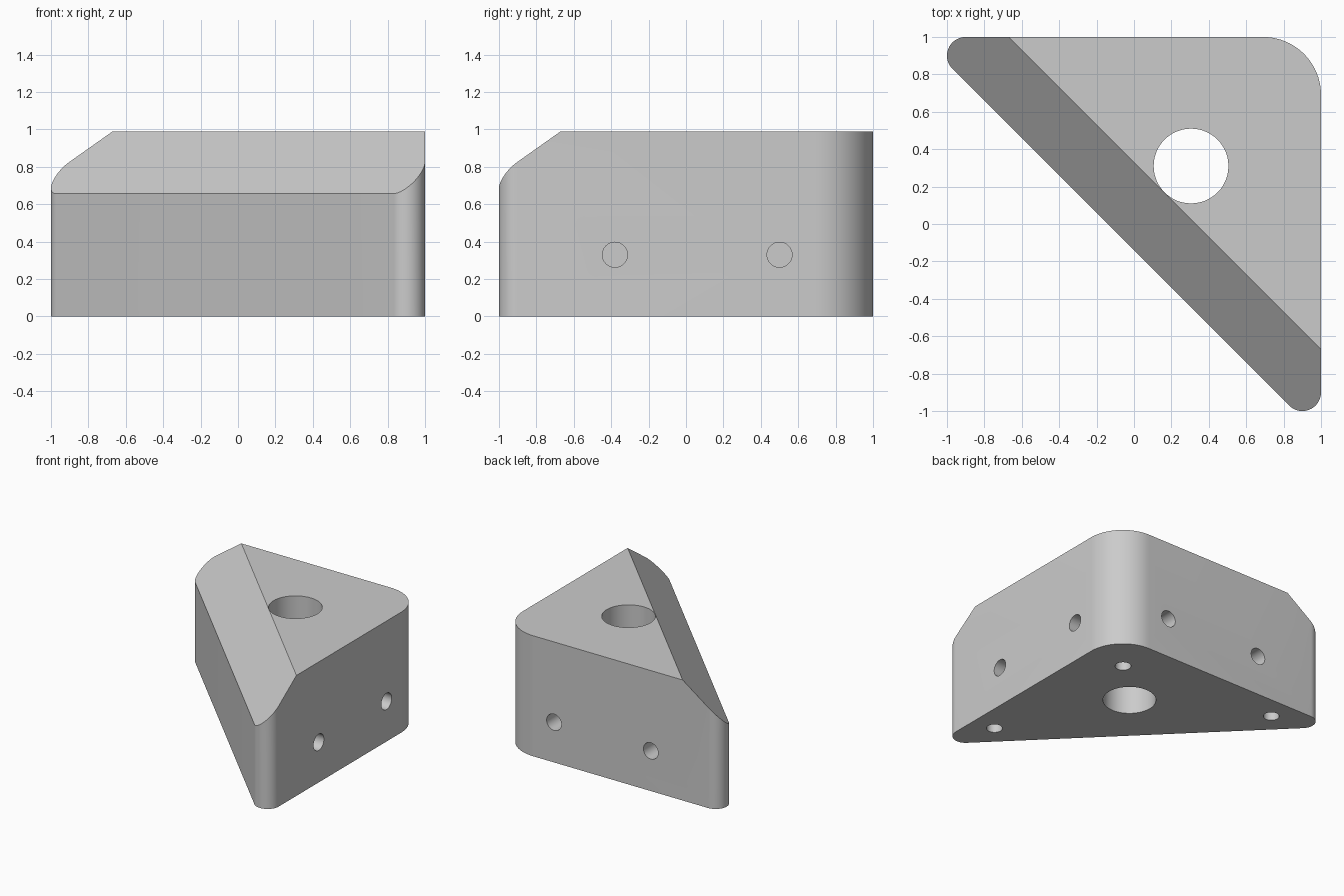
import bpy, bmesh
from math import cos, sin, radians, pi, sqrt
from mathutils import Matrix, Vector

cube = bpy.data.objects.get("Cube")
if cube:
    bpy.data.objects.remove(cube, do_unlink=True)

HEIGHT = 0.99


def make_object(name, bm):
    bmesh.ops.recalc_face_normals(bm, faces=bm.faces[:])
    mesh = bpy.data.meshes.new(name)
    bm.to_mesh(mesh)
    bm.free()
    obj = bpy.data.objects.new(name, mesh)
    bpy.context.collection.objects.link(obj)
    return obj


def arc(cx, cy, radius, start, end, steps=20):
    angles = [radians(start + (end - start) * i / steps) for i in range(steps + 1)]
    return [(cx + radius * cos(a), cy + radius * sin(a)) for a in angles]


def add_hole(bm, radius, depth, mouth, direction):
    """Cylinder sunk to the given depth, poking slightly out of the mouth."""
    d = Vector(direction)
    turn = d.to_track_quat('Z', 'Y').to_matrix().to_4x4()
    centre = Vector(mouth) + d * (depth - 0.1) / 2
    bmesh.ops.create_cone(bm, cap_ends=True, segments=48, radius1=radius,
                          radius2=radius, depth=depth + 0.1,
                          matrix=Matrix.Translation(centre) @ turn)


grey = bpy.data.materials.new("light grey")
grey.use_nodes = True
grey.diffuse_color = (0.6, 0.6, 0.6, 1)
grey.node_tree.nodes["Principled BSDF"].inputs["Base Color"].default_value = (0.6, 0.6, 0.6, 1)

# Triangular block with rounded corners
outline = (arc(0.9, -0.9, 0.1, -135, 0) + arc(0.69, 0.69, 0.31, 0, 90)
           + arc(-0.9, 0.9, 0.1, 90, 225))
bm = bmesh.new()
base = bm.faces.new([bm.verts.new((x, y, 0)) for x, y in outline])
top = bmesh.ops.extrude_face_region(bm, geom=[base], use_keep_orig=True)
bmesh.ops.translate(bm, vec=(0, 0, HEIGHT),
                    verts=[v for v in top["geom"] if isinstance(v, bmesh.types.BMVert)])

# Sloped chamfer along the long edge
cut = bmesh.ops.bisect_plane(bm, geom=bm.verts[:] + bm.edges[:] + bm.faces[:],
                             plane_co=(-0.67, 1, HEIGHT), plane_no=(-1, -1, sqrt(2)),
                             clear_outer=True)
bmesh.ops.holes_fill(bm, edges=[e for e in bm.edges if e.is_boundary], sides=0)
block = make_object("corner_block", bm)
block.data.materials.append(grey)

# Through hole, side screw holes and underside screw holes
bm = bmesh.new()
add_hole(bm, 0.2, 1.2, (0.305, 0.31, 0), (0, 0, 1))
for p in (-0.38, 0.5):
    add_hole(bm, 0.067, 0.33, (1, p, 0.33), (-1, 0, 0))
    add_hole(bm, 0.067, 0.33, (p, 1, 0.33), (0, -1, 0))
for x, y in ((0.67, 0.67), (0.81, -0.67), (-0.67, 0.81)):
    add_hole(bm, 0.06, 0.33, (x, y, 0), (0, 0, 1))
cutter = make_object("hole_cutter", bm)
cutter.data.materials.append(grey)
cutter.hide_render = True

drill = block.modifiers.new("drill", 'BOOLEAN')
drill.operation = 'DIFFERENCE'
drill.solver = 'EXACT'
drill.object = cutter

bpy.ops.object.select_all(action='DESELECT')
block.select_set(True)
bpy.context.view_layer.objects.active = block
bpy.ops.object.modifier_apply(modifier=drill.name)
bpy.data.objects.remove(cutter, do_unlink=True)
bpy.ops.object.shade_smooth_by_angle(angle=radians(25))
